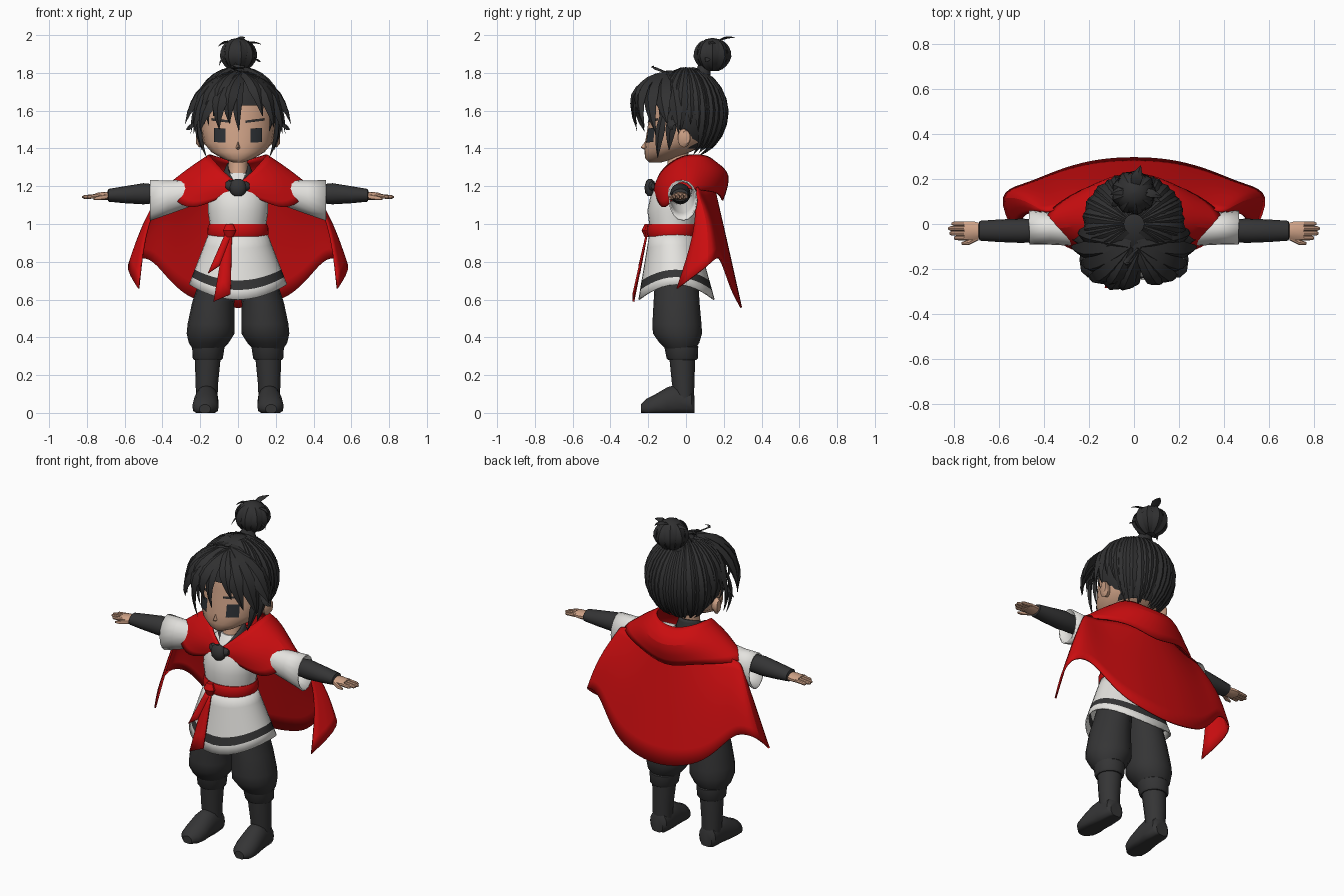
import bpy, bmesh, math, random
from mathutils import Vector

random.seed(4)
if "Cube" in bpy.data.objects:
    bpy.data.objects.remove(bpy.data.objects["Cube"])


def material(name, r, g, b):
    mat = bpy.data.materials.new(name)
    mat.use_nodes = True
    mat.diffuse_color = (r, g, b, 1)
    node = next(n for n in mat.node_tree.nodes if n.type == "BSDF_PRINCIPLED")
    node.inputs["Base Color"].default_value = (r, g, b, 1)
    node.inputs["Roughness"].default_value = 0.9
    return mat


RED = material("cloak red", 0.6, 0.004, 0.005)
WHITE = material("tunic white", 0.78, 0.77, 0.74)
DARK = material("dark cloth", 0.035, 0.035, 0.036)
HAIR = material("hair black", 0.03, 0.03, 0.031)
SKIN = material("skin", 0.62, 0.36, 0.24)
EYE = material("eye slate", 0.025, 0.029, 0.034)


def build(name, verts, faces, *mats, mirror=False, angle=40):
    """Make an object with consistent normals and smooth shading by angle."""
    mesh = bpy.data.meshes.new(name)
    mesh.from_pydata([tuple(v) for v in verts], [], faces)
    bm = bmesh.new()
    bm.from_mesh(mesh)
    bmesh.ops.recalc_face_normals(bm, faces=bm.faces)
    bm.to_mesh(mesh)
    bm.free()
    for mat in mats:
        mesh.materials.append(mat)
    mesh.shade_smooth()
    mesh.set_sharp_from_angle(angle=math.radians(angle))
    obj = bpy.data.objects.new(name, mesh)
    bpy.context.scene.collection.objects.link(obj)
    if mirror:
        obj.modifiers.new("mirror", "MIRROR").merge_threshold = 0.002
    return obj


def grid_faces(rows, cols, wrap=True):
    last = cols if wrap else cols - 1
    return [(r * cols + c, r * cols + (c + 1) % cols,
             (r + 1) * cols + (c + 1) % cols, (r + 1) * cols + c)
            for r in range(rows - 1) for c in range(last)]


def tube(name, stations, mat, axis="z", n=16, cap=True, mirror=False):
    """Loft ellipses (position, centre a, centre b, radius a, radius b) along an axis."""
    order = {"z": (1, 2, 0), "x": (0, 1, 2), "y": (1, 0, 2)}[axis]
    verts = []
    for pos, ca, cb, ra, rb in stations:
        for k in range(n):
            t = math.tau * k / n
            p = (pos, ca + ra * math.sin(t), cb - rb * math.cos(t))
            verts.append([p[i] for i in order])
    faces = grid_faces(len(stations), n)
    if cap:
        faces += [tuple(range(n)), tuple(range(len(verts) - n, len(verts)))]
    return build(name, verts, faces, mat, mirror=mirror)


def sheet(name, columns, mat, thick=0.01, mirror=True, levels=2):
    """Smooth cloth surface through columns of points."""
    verts = [p for col in columns for p in col]
    obj = build(name, verts, grid_faces(len(columns), len(columns[0]), False),
                mat, mirror=mirror, angle=60)
    sub = obj.modifiers.new("smooth", "SUBSURF")
    sub.levels = sub.render_levels = levels
    sub.boundary_smooth = "PRESERVE_CORNERS"
    obj.modifiers.new("cloth", "SOLIDIFY").thickness = thick
    return obj


def thicken(obj, amount=0.008):
    obj.modifiers.new("cloth", "SOLIDIFY").thickness = amount


# Legs, trousers and boots
tube("trousers", [(.34, .16, -.03, .08, .08), (.37, .155, -.035, .105, .105),
                  (.42, .145, -.045, .127, .13), (.47, .143, -.048, .124, .13),
                  (.58, .132, -.05, .112, .122), (.78, .09, -.05, .09, .11)], DARK, mirror=True)
tube("boot_shafts", [(.05, .165, -.01, .055, .05), (.16, .165, -.015, .06, .06),
                     (.29, .16, -.02, .068, .068)], DARK, mirror=True)
tube("boot_cuffs", [(.28, .16, -.02, .072, .075), (.29, .16, -.02, .08, .083),
                    (.35, .157, -.025, .086, .09), (.36, .157, -.025, .075, .08)], DARK, mirror=True)
feet = tube("boot_feet", [(.045, .165, .04, .04, .05), (.03, .165, .05, .056, .07),
                          (-.05, .165, .06, .062, .09), (-.1, .17, .05, .066, .085),
                          (-.16, .172, .035, .07, .065), (-.21, .175, .025, .06, .05),
                          (-.238, .175, .02, .03, .025)], DARK, axis="y", mirror=True)
for v in feet.data.vertices:
    v.co.z = max(v.co.z, 0)

# Tunic: body, flared skirt with a dark band, wide sleeves
tube("tunic_body", [(.93, 0, -.07, .148, .12), (1.0, 0, -.07, .15, .125),
                    (1.07, 0, -.07, .16, .135), (1.14, 0, -.065, .16, .125),
                    (1.21, 0, -.055, .14, .105), (1.27, 0, -.045, .07, .07)], WHITE, n=24)
verts, sides = [], 32
levels = (0, .25, .5, .72, .86, 1)
for t in levels:
    for k in range(sides):
        a = math.tau * k / sides
        c, s = math.cos(a), math.sin(a)
        hem = .68 - .08 * s * s
        verts.append((c * (.152 + .108 * t), -.07 + .02 * t + s * (.122 + .08 * t),
                      .96 - t * (.96 - hem)))
skirt = build("tunic_skirt", verts, grid_faces(len(levels), sides), WHITE, DARK)
for f in skirt.data.polygons:
    f.material_index = int(f.index // sides == 3)
thicken(skirt)
thicken(tube("sleeves", [(.1, -.04, 1.18, .07, .06), (.25, -.03, 1.165, .068, .072),
                         (.37, -.02, 1.14, .072, .09), (.465, -.015, 1.125, .076, .108)],
             WHITE, axis="x", cap=False, mirror=True))

# Forearms and hands
tube("forearms", [(.3, -.03, 1.16, .045, .05), (.46, -.03, 1.16, .052, .052),
                  (.5, -.03, 1.16, .054, .056), (.6, -.03, 1.155, .05, .045),
                  (.685, -.03, 1.152, .044, .034), (.69, -.03, 1.152, .03, .024)],
     DARK, axis="x", mirror=True)
tube("palms", [(.66, -.03, 1.15, .028, .022), (.71, -.03, 1.148, .043, .022),
               (.755, -.03, 1.148, .043, .016)], SKIN, axis="x", n=10, mirror=True)
for i, reach in enumerate((.80, .82, .825, .81)):
    y = -.062 + .021 * i
    tube(f"finger_{i + 1}", [(.74, y, 1.148, .011, .012), (reach - .01, y, 1.143, .01, .01),
                             (reach, y, 1.143, .005, .005)], SKIN, axis="x", n=8, mirror=True)
tube("thumbs", [(.69, -.06, 1.145, .012, .013), (.735, -.082, 1.138, .012, .012),
                (.765, -.086, 1.134, .006, .006)], SKIN, axis="x", n=8, mirror=True)

# Sash with knot and two hanging tails
tube("sash", [(.935, 0, -.07, .156, .13), (.95, 0, -.07, .162, .136),
              (.985, 0, -.07, .16, .136), (1.0, 0, -.07, .153, .13)], RED, n=24)
tube("sash_knot", [(.93, -.045, -.205, .02, .014), (.965, -.045, -.21, .036, .025),
                   (1.0, -.045, -.205, .02, .014)], RED, n=10)
for name, foot, z, wide in (("long_sash_tail", -.085, .61, .045), ("short_sash_tail", -.13, .76, .03)):
    drop = [(t, -.05 + (foot + .05) * t, .95 - (.95 - z) * t) for t in (0, .5, 1)]
    sheet(name, [[(x + s * (.018 + (wide - .018) * t), -.212 - (.95 - h) * .21, h + s * .02 * t)
                  for t, x, h in drop] for s in (-1, 1)], RED, mirror=False, levels=1)

# Neck, dark collar and cloak clasp
tube("neck", [(1.2, 0, -.06, .06, .07), (1.3, 0, -.045, .052, .055), (1.4, 0, -.04, .05, .055)], SKIN)
sheet("collar", [[(0, .04, 1.33), (0, .06, 1.26)], [(.07, -.01, 1.33), (.1, -.01, 1.26)],
                 [(.055, -.11, 1.28), (.09, -.12, 1.23)], [(0, -.165, 1.2), (.02, -.175, 1.14)]], DARK, .014)
tube("clasp", [(1.148, 0, -.19, .02, .012), (1.165, 0, -.19, .04, .026),
               (1.195, 0, -.19, .046, .03), (1.225, 0, -.19, .036, .022),
               (1.238, 0, -.19, .015, .01)], DARK, n=12)
tube("clasp_bow", [(-.065, -.175, 1.205, .01, .015), (-.045, -.18, 1.205, .018, .03),
                   (.045, -.18, 1.2, .018, .025), (.06, -.175, 1.2, .01, .015)], DARK, axis="x", n=8)

# Cloak: shoulder mantle with hood, and the long back drape (half, mirrored)
sheet("hood_mantle", [
    [(.01, -.16, 1.22), (.02, -.175, 1.2), (.03, -.17, 1.17)],
    [(.08, -.14, 1.28), (.15, -.165, 1.2), (.19, -.14, 1.09)],
    [(.13, -.07, 1.34), (.25, -.12, 1.23), (.3, -.11, 1.08)],
    [(.16, .0, 1.37), (.27, -.01, 1.31), (.41, -.03, 1.21)],
    [(.15, .09, 1.37), (.25, .1, 1.29), (.39, .07, 1.18)],
    [(.09, .14, 1.35), (.15, .21, 1.29), (.18, .19, 1.17)],
    [(0, .15, 1.33), (0, .27, 1.26), (0, .2, 1.1)]], RED)
sheet("cloak_drape", [
    [(0, .15, 1.22), (0, .21, .95), (0, .30, .55)],
    [(.1, .14, 1.22), (.15, .21, .94), (.16, .29, .575)],
    [(.2, .11, 1.22), (.28, .19, .96), (.3, .255, .63)],
    [(.29, .08, 1.2), (.38, .16, 1.0), (.41, .21, .76)],
    [(.36, .06, 1.2), (.45, .15, 1.03), (.485, .18, .84)],
    [(.41, .06, 1.19), (.53, .13, 1.0), (.62, .14, .8)],
    [(.42, .05, 1.15), (.5, .05, .96), (.53, -.05, .66)]], RED)

# Head, ears, eyes and brows
head = [(1.325, 0, -.165, .025, .03), (1.345, 0, -.14, .08, .075), (1.38, 0, -.1, .14, .12),
        (1.43, 0, -.045, .183, .172), (1.5, 0, -.02, .195, .185), (1.58, 0, -.01, .195, .185),
        (1.68, 0, 0, .185, .18), (1.76, 0, 0, .13, .13)]
tube("head", head, SKIN, n=20)
build("nose", [(-.018, -.205, 1.4), (.018, -.205, 1.4), (0, -.2, 1.46), (0, -.24, 1.405), (0, -.2, 1.38)],
      [(0, 3, 2), (1, 2, 3), (0, 4, 3), (1, 3, 4)], SKIN)
tube("ears", [(.17, -.02, 1.46, .025, .035), (.205, -.01, 1.455, .035, .05),
              (.222, .0, 1.46, .022, .035)], SKIN, axis="x", n=10, mirror=True)


def face_y(x, z):
    """Front of the face at a given x and height."""
    for low, high in zip(head, head[1:]):
        if low[0] <= z <= high[0]:
            t = (z - low[0]) / (high[0] - low[0])
            cy, rx, ry = (low[i] + (high[i] - low[i]) * t for i in (2, 3, 4))
            return cy - ry * math.sqrt(max(0, 1 - (x / rx) ** 2))


def face_patch(name, x0, x1, z0, z1, slant, mat):
    n = 6
    verts = []
    for i in range(n):
        for j in range(n):
            x = x0 + (x1 - x0) * i / (n - 1)
            z = z0 + (z1 - z0) * j / (n - 1) + slant * i / n
            verts.append((x, face_y(x, z) - .006, z))
    build(name, verts, grid_faces(n, n, False), mat, mirror=True)


face_patch("eyes", .065, .128, 1.43, 1.505, .005, EYE)
face_patch("brows", .04, .14, 1.535, 1.548, .015, HAIR)

# Hair: skull cap, draped strands, swept fringe and topknot
CENTRE = Vector((0, 0, 1.59))


def scalp(az, pol, lift=1.0):
    return CENTRE + lift * Vector((.213 * math.sin(pol) * math.sin(az),
                                   .207 * math.sin(pol) * math.cos(az), .235 * math.cos(pol)))


bm = bmesh.new()
bmesh.ops.create_uvsphere(bm, u_segments=32, v_segments=20, radius=1)
for v in bm.verts:
    v.co = CENTRE + Vector((v.co.x * .213, v.co.y * .207, v.co.z * .235))
gone = [f for f in bm.faces if (c := f.calc_center_median()).z < 1.4 or (c.y < -.05 and c.z < 1.62)]
bmesh.ops.delete(bm, geom=gone, context="FACES")
bm.verts.index_update()
build("hair_cap", [v.co.copy() for v in bm.verts], [[v.index for v in f.verts] for f in bm.faces], HAIR)
bm.free()


def strands(name, paths, centre, mirror=False):
    """Tapered locks with a flattened diamond section, given (points, width)."""
    verts, faces = [], []
    for path, width in paths:
        base, n = len(verts), len(path)
        for i, p in enumerate(path):
            along = (path[min(i + 1, n - 1)] - path[max(i - 1, 0)]).normalized()
            out = (p - centre).normalized()
            side = along.cross(out).normalized()
            t = i / (n - 1)
            w = width * (.55 + .9 * t if t < .5 else 2 * (1 - t) ** .8) + .001
            verts += [p + side * w, p + out * w * .45, p - side * w, p - out * w * .45]
        faces += [tuple(base + k for k in f) for f in grid_faces(n, 4)]
    return build(name, verts, faces, HAIR, mirror=mirror, angle=35)


def bend(a, b, c, n=8):
    """Curve from a to c passing near b."""
    a, b, c = Vector(a), Vector(b), Vector(c)
    mid = b * 1.5 - (a + c) * .25
    return [a.lerp(mid, t).lerp(mid.lerp(c, t), t) for t in (i / (n - 1) for i in range(n))]


draped = []
for k in range(30):
    az = math.radians(-128 + 256 * k / 29)
    end = math.radians((150 if abs(az) < 1.3 else 112) + random.uniform(-10, 8))
    twist = random.uniform(-.12, .12)
    draped.append(([scalp(az + twist * i / 9, .2 + (end - .2) * i / 9, 1.0 + .04 * i / 9)
                    for i in range(10)], random.uniform(.03, .042)))
strands("draped_hair", draped, CENTRE)

root = (.015, -.1, 1.8)
strands("fringe", [(bend(root, mid, tip), w) for mid, tip, w in (
    ((.09, -.26, 1.74), (.13, -.25, 1.57), .038), ((.14, -.25, 1.72), (.19, -.22, 1.51), .045),
    ((.18, -.2, 1.71), (.235, -.16, 1.48), .05), ((.2, -.13, 1.71), (.28, -.1, 1.53), .05),
    ((.19, -.06, 1.73), (.25, -.04, 1.48), .05))], CENTRE, mirror=True)
strands("side_locks", [(bend((.19, -.1, 1.64), (.215, -.14, 1.5), (.165, -.15, 1.35)), .026),
                       (bend((.2, -.06, 1.64), (.225, -.08, 1.52), (.19, -.09, 1.39)), .028),
                       (bend((.2, -.04, 1.6), (.23, -.08, 1.53), (.275, -.07, 1.5)), .025)],
        CENTRE, mirror=True)
strands("swept_locks", [(bend((.03, -.1, 1.8), mid, tip), w) for mid, tip, w in (
    ((-.01, -.27, 1.7), (.005, -.26, 1.49), .03), ((-.05, -.29, 1.71), (-.045, -.26, 1.53), .042),
    ((-.1, -.285, 1.7), (-.1, -.26, 1.5), .045), ((-.15, -.26, 1.67), (-.2, -.22, 1.49), .045),
    ((-.05, -.18, 1.83), (-.01, -.17, 1.835), .012))], CENTRE)

knot = Vector((0, .14, 1.9))
tube("topknot_stem", [(1.79, 0, .08, .06, .05), (1.83, 0, .095, .035, .035),
                      (1.87, 0, .12, .05, .045)], HAIR, n=12)
tube("topknot", [(1.81 + .09 - .085 * math.cos(a), 0, .14, .085 * math.sin(a) + .003,
                  .085 * math.sin(a) + .003) for a in (i * math.pi / 8 for i in range(9))], HAIR)
wraps = [([knot + .088 * Vector((math.sin(p) * math.cos(a), math.sin(p) * math.sin(a), -math.cos(p)))
           for p in (.3 + i * .28 for i in range(9))], .028)
         for a in (k * math.tau / 9 for k in range(9))]
tips = (((.01, .2, 1.988), (.03, .26, 1.985), .024), ((-.06, .15, 1.97), (-.105, .13, 1.94), .018),
        ((.07, .14, 1.965), (.125, .12, 1.95), .018), ((-.07, .1, 1.9), (-.1, .08, 1.84), .018),
        ((.08, .12, 1.88), (.12, .1, 1.86), .015))
strands("topknot_locks", wraps + [(bend((0, .15, 1.95), m, t), w) for m, t, w in tips], knot)
